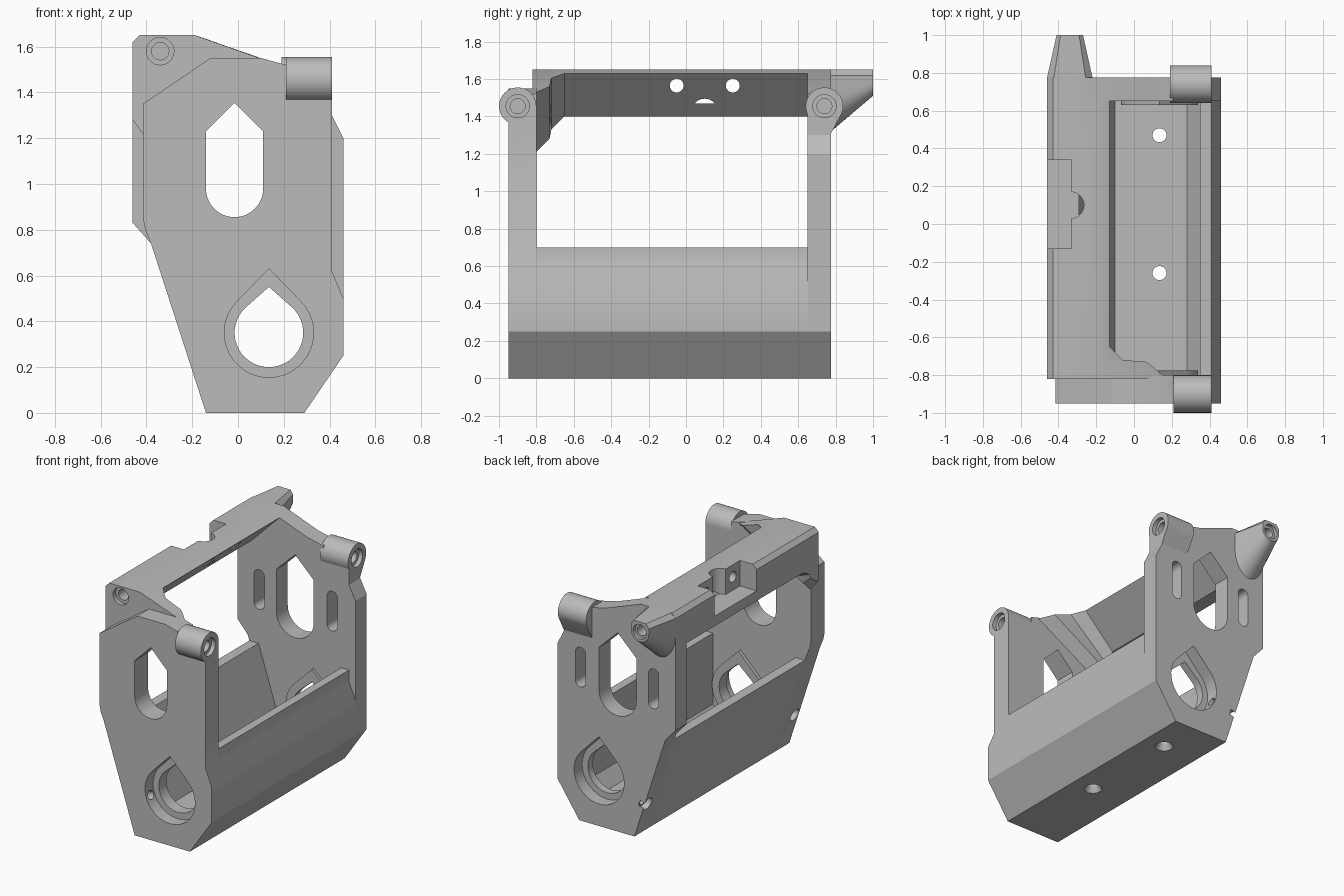
import bpy, bmesh, math
from mathutils import Vector

cube = bpy.data.objects.get("Cube")
if cube:
    bpy.data.objects.remove(cube, do_unlink=True)

grey = bpy.data.materials.new("grey_plastic")
grey.use_nodes = True
grey.diffuse_color = (0.5, 0.5, 0.5, 1)
grey.node_tree.nodes["Principled BSDF"].inputs["Base Color"].default_value = (0.5, 0.5, 0.5, 1)


def finish(name, bm):
    bmesh.ops.recalc_face_normals(bm, faces=bm.faces)
    mesh = bpy.data.meshes.new(name)
    bm.to_mesh(mesh)
    bm.free()
    mesh.materials.append(grey)
    obj = bpy.data.objects.new(name, mesh)
    bpy.context.collection.objects.link(obj)
    return obj


def loft(name, sections, axis="y"):
    """Skin matching outlines placed at increasing positions along an axis."""
    bm = bmesh.new()
    place = {"y": lambda t, p: (p[0], t, p[1]), "x": lambda t, p: (t, p[0], p[1]),
             "z": lambda t, p: (p[0], p[1], t)}[axis]
    rings = [[bm.verts.new(place(t, p)) for p in pts] for t, pts in sections]
    for a, b in zip(rings, rings[1:]):
        for i in range(len(a)):
            j = (i + 1) % len(a)
            bm.faces.new((a[i], a[j], b[j], b[i]))
    bm.faces.new(rings[0])
    bm.faces.new(rings[-1])
    return finish(name, bm)


def prism(name, pts, lo, hi, axis="y"):
    return loft(name, [(lo, pts), (hi, pts)], axis)


def rod(name, start, end, r1, r2=None):
    start, end = Vector(start), Vector(end)
    bm = bmesh.new()
    bmesh.ops.create_cone(bm, cap_ends=True, segments=32, radius1=r1,
                          radius2=r1 if r2 is None else r2, depth=(end - start).length)
    turn = (end - start).to_track_quat("Z", "Y").to_matrix().to_4x4()
    bm.transform(turn)
    bmesh.ops.translate(bm, vec=(start + end) / 2, verts=bm.verts)
    return finish(name, bm)


def cut(obj, *cutters):
    for c in cutters:
        mod = obj.modifiers.new("cut", "BOOLEAN")
        mod.operation, mod.solver, mod.object = "DIFFERENCE", "EXACT", c
        bpy.context.view_layer.objects.active = obj
        bpy.ops.object.modifier_apply(modifier=mod.name)
        bpy.data.objects.remove(c, do_unlink=True)


def arc(cx, cz, rx, rz, a, b, n=32):
    angles = [math.radians(a + (b - a) * i / n) for i in range(n + 1)]
    return [(cx + rx * math.cos(t), cz + rz * math.sin(t)) for t in angles]


def teardrop(r, tip):
    a = math.degrees(math.acos(r / tip))
    return arc(BX, BZ, r, r, 90 + a, 450 - a) + [(BX, BZ + tip)]


def pointed_slot(cx, r, low, shoulder, tip):
    return arc(cx, low, r, r, 180, 360) + [(cx + r, shoulder), (cx, tip), (cx - r, shoulder)]


def slot(cx, r, low, high):
    return arc(cx, low, r, r, 180, 360, 16) + arc(cx, high, r, r, 0, 180, 16)


BX, BZ = 0.135, 0.35            # bearing centre
foot = [(-0.14, 0), (0.29, 0), (0.46, 0.25)]


def boss_screw(y):
    return [rod("bore", (0.25, y, 1.455), (0.5, y, 1.455), 0.04),
            rod("counterbore", (0.38, y, 1.455), (0.5, y, 1.455), 0.062)]


def bearing_cuts(outer, inner, y_screw):
    ledge = outer + (0.09 if inner > outer else -0.09)
    out = outer - (0.1 if inner > outer else -0.1)
    far = inner + (0.1 if inner > outer else -0.1)
    n = Vector((-0.95, 0, -0.31))
    c = Vector((BX, y_screw, BZ))
    return [prism("bore", teardrop(0.15, 0.2), *sorted((out, far))),
            prism("recess", teardrop(0.195, 0.28), *sorted((out, ledge))),
            rod("set_screw", c + n * 0.1, c + n * 0.5, 0.03),
            rod("set_screw_head", c + n * 0.33, c + n * 0.5, 0.045)]


# Front plate
front = prism("front_plate", foot + [(0.46, 0.5), (0.41, 0.62), (0.41, 1.455), (0.21, 1.455),
              (0.21, 1.52), (0.1, 1.55), (-0.12, 1.55), (-0.415, 1.35), (-0.415, 0.85),
              (-0.405, 0.8), (-0.38, 0.74)], -0.95, -0.8)
cut(front, prism("window", pointed_slot(-0.015, 0.125, 0.98, 1.23, 1.355), -1.1, -0.6),
    *bearing_cuts(-0.95, -0.8, -0.9), *boss_screw(-0.9))

# Back plate
back = prism("back_plate", foot + [(0.46, 1.2), (0.41, 1.3), (0.41, 1.455), (0.21, 1.455),
             (0.21, 1.52), (0.08, 1.55), (-0.19, 1.65), (-0.43, 1.65), (-0.46, 1.62),
             (-0.46, 0.83), (-0.38, 0.74)], 0.65, 0.775)
cut(back, prism("window", pointed_slot(-0.01, 0.145, 0.96, 1.26, 1.4), 0.5, 0.9),
    *[prism("slot", slot(x, 0.04, 0.98, 1.18), 0.5, 0.9) for x in (-0.29, 0.28)],
    *bearing_cuts(0.775, 0.65, 0.735), *boss_screw(0.74))

# Inner collars around the bearing bores
for name, lo, hi in (("front_collar", -0.8, -0.775), ("back_collar", 0.63, 0.65)):
    collar = prism(name, teardrop(0.205, 0.29), lo, hi)
    cut(collar, prism("bore", teardrop(0.15, 0.2), lo - 0.1, hi + 0.1))

# Trough joining the plates, with two countersunk floor holes
trough = prism("trough", foot + [(0.46, 0.5), (0.41, 0.62), (0.41, 0.7), (0.35, 0.7), (0.35, 0.2),
               (0.28, 0.1), (-0.1, 0.1), (-0.295, 0.7), (-0.367, 0.7)], -0.8, 0.65)
for y in (-0.26, 0.47):
    cut(trough, rod("bore", (BX, y, -0.1), (BX, y, 0.3), 0.037),
        rod("sink", (BX, y, -0.01), (BX, y, 0.04), 0.065, 0.035))


# Top rail with a flared front end and a sloping underside
def rail(tip, low, side):
    return [(-0.46, side), (-0.46, 1.62), (-0.43, 1.65), (-0.19, 1.65), tip, low]


flare = rail((0.15, 1.53), (-0.41, 1.21), 1.28)
slim = rail((-0.13, 1.63), (-0.36, 1.4), 1.4)
bar = loft("top_rail", [(-0.82, flare), (-0.8, flare),
                        (-0.73, rail((0.07, 1.56), (-0.4, 1.28), 1.33)),
                        (-0.72, rail((-0.06, 1.605), (-0.38, 1.33), 1.36)),
                        (-0.65, slim), (0.65, slim)])
notch = [(-0.6, -0.13), (-0.33, -0.13), (-0.33, 0.34), (-0.6, 0.34)]
cut(bar, prism("notch", notch, 1.47, 1.8, "z"),
    rod("pocket", (-0.335, 0.1, 1.47), (-0.335, 0.1, 1.8), 0.07),
    *[rod("bore", (-0.5, y, 1.565), (0.1, y, 1.565), 0.037) for y in (-0.05, 0.25)],
    rod("end_bore", (-0.34, -0.9, 1.58), (-0.34, -0.6, 1.58), 0.038),
    rod("end_counterbore", (-0.34, -0.9, 1.58), (-0.34, -0.79, 1.58), 0.06))


# Tapered arm behind the back plate
def arm_outline(w, cz, depth):
    return arc(-0.34, cz, w, depth, 180, 360, 20) + [(-0.34 + w, 1.62), (-0.34 + w * 0.7, 1.65),
                                                     (-0.34 - w * 0.7, 1.65), (-0.34 - w, 1.62)]


arm = loft("rear_arm", [(0.775, arm_outline(0.12, 1.5, 0.18)), (1.0, arm_outline(0.07, 1.58, 0.07))])
cut(arm, rod("bore", (-0.34, 0.85, 1.58), (-0.34, 1.1, 1.58), 0.035),
    rod("counterbore", (-0.34, 0.975, 1.58), (-0.34, 1.1, 1.58), 0.052))

# Corner bosses
front_boss = rod("front_boss", (0.21, -0.9, 1.455), (0.41, -0.9, 1.455), 0.1)
cut(front_boss, *boss_screw(-0.9))
back_boss = prism("back_boss", arc(0.74, 1.455, 0.1, 0.1, -25, 205) + [(0.66, 1.38), (0.77, 1.3)],
                  0.19, 0.41, "x")
cut(back_boss, *boss_screw(0.74))

# Crisp edges, smooth curves
for obj in bpy.context.scene.objects:
    obj.select_set(obj.type == "MESH")
bpy.ops.object.shade_smooth_by_angle(angle=math.radians(25))
